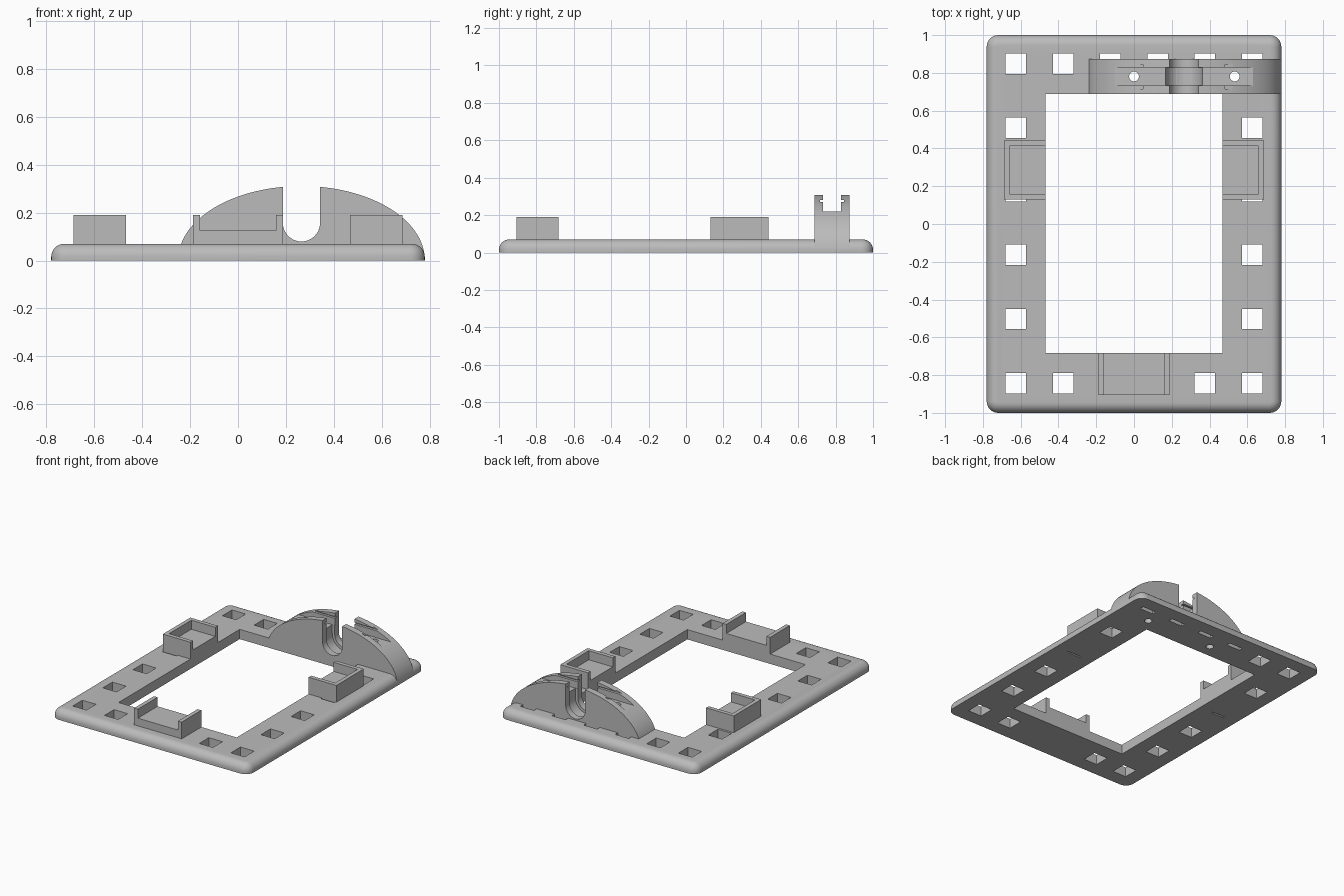
import bpy, bmesh, math

cube = bpy.data.objects.get("Cube")
if cube:
    bpy.data.objects.remove(cube)

grey = bpy.data.materials.new("plain_grey")
grey.use_nodes = True
colour = (0.5, 0.5, 0.5, 1)
grey.diffuse_color = colour
grey.node_tree.nodes["Principled BSDF"].inputs["Base Color"].default_value = colour


def finish(name, bm):
    bmesh.ops.recalc_face_normals(bm, faces=bm.faces)
    mesh = bpy.data.meshes.new(name)
    bm.to_mesh(mesh)
    bm.free()
    mesh.materials.append(grey)
    ob = bpy.data.objects.new(name, mesh)
    bpy.context.collection.objects.link(ob)
    return ob


def box_mesh(x, y, z):
    bm = bmesh.new()
    bmesh.ops.create_cube(bm, size=1)
    for v in bm.verts:
        for i, (lo, hi) in enumerate((x, y, z)):
            v.co[i] = lo if v.co[i] < 0 else hi
    return bm


def box(name, x, y, z):
    return finish(name, box_mesh(x, y, z))


def extrude(name, points, axis, lo, hi):
    """Prism from a closed profile: (x, z) along y, or (x, y) along z."""
    bm = bmesh.new()
    place = lambda a, b, d: (a, d, b) if axis == "y" else (a, b, d)
    face = bm.faces.new([bm.verts.new(place(a, b, lo)) for a, b in points])
    new = bmesh.ops.extrude_face_region(bm, geom=[face])["geom"]
    verts = [v for v in new if isinstance(v, bmesh.types.BMVert)]
    bmesh.ops.translate(bm, verts=verts, vec=place(0, 0, hi - lo))
    return finish(name, bm)


def arc(cx, cy, rx, ry, start, end, n):
    angles = [math.radians(start + (end - start) * i / n) for i in range(n + 1)]
    return [(cx + rx * math.cos(a), cy + ry * math.sin(a)) for a in angles]


def cut(targets, cutter):
    cutter.hide_render = True
    for ob in targets:
        mod = ob.modifiers.new("cut", "BOOLEAN")
        mod.object = cutter
        mod.operation = "DIFFERENCE"
        mod.solver = "EXACT"
        bpy.context.view_layer.objects.active = ob
        bpy.ops.object.modifier_apply(modifier=mod.name)
    bpy.data.objects.remove(cutter)


def smooth(ob):
    bpy.ops.object.select_all(action="DESELECT")
    ob.select_set(True)
    bpy.context.view_layer.objects.active = ob
    bpy.ops.object.shade_smooth_by_angle(angle=math.radians(30))


TOP = 0.07
BACK = 0.688            # back edge of the window, front of the arch
ARCH_END = 0.873

# Base frame: rounded corners, then rounded upper rim
bm = box_mesh((-0.78, 0.78), (-1, 1), (0, TOP))
upright = [e for e in bm.edges if abs(e.verts[0].co.z - e.verts[1].co.z) > 0.01]
bmesh.ops.bevel(bm, geom=upright, offset=0.062, segments=8, profile=0.5, affect="EDGES")
rim = [e for e in bm.edges if all(v.co.z > TOP - 0.001 for v in e.verts)]
bmesh.ops.bevel(bm, geom=rim, offset=0.055, segments=8, profile=0.5, affect="EDGES")
frame = finish("base_frame", bm)
cut([frame], box("window_cutter", (-0.468, 0.468), (-0.683, BACK), (-1, 1)))

# Mounting holes, partly closed where a bracket or the arch stands
H = 0.054


def hole(x, y, lo=-H, hi=H):
    cut([frame], box("hole_cutter", (x - H, x + H), (y + lo, y + hi), (-1, 1)))


for side in (-1, 1):
    for y in (0.51, -0.163, -0.503):
        hole(side * 0.626, y)
    hole(side * 0.626, 0.173, hi=0.131 - 0.173)
    for x in (0.375, 0.626):
        hole(side * x, -0.843)
for x in (-0.626, -0.375):
    hole(x, 0.849)
for x in (-0.125, 0.125, 0.375, 0.626):
    hole(x, 0.849, lo=ARCH_END - 0.849)

# Brackets: a raised floor with walls
LOW, FLOOR, HIGH, WALL = 0.03, 0.125, 0.19, 0.029
for side, label in ((-1, "right"), (1, "left")):
    xs = sorted((side * 0.468, side * 0.687))
    bracket = box(label + "_bracket", xs, (0.131, 0.441), (LOW, HIGH))
    xs = sorted((side * 0.4, side * (0.687 - WALL)))
    cut([bracket], box("pocket_cutter", xs, (0.131 + WALL, 0.441 - WALL), (FLOOR, 1)))
bracket = box("front_bracket", (-0.188, 0.188), (-0.905, -0.683), (LOW, HIGH))
cut([bracket], box("pocket_cutter", (-0.188 + WALL, 0.188 - WALL), (-1, 0), (FLOOR, 1)))

# Arched holder
CX, SLOT_Z, MID = 0.265, 0.157, 0.781
arch = extrude("arched_holder", arc(CX, 0.002, 0.515, 0.309, 0, 180, 64), "y", BACK, ARCH_END)

# Lengthwise channel with thin grooves in its walls
cut([arch], box("channel_cutter", (-1, 1), (0.733, 0.828), (0.22, 1)))
cut([arch], box("groove_cutter", (-1, 1), (0.716, 0.845), (0.27, 0.282)))


# Round-bottomed slot, with a wider groove in the middle
def u_slot(radius, lo, hi, targets):
    points = arc(CX, SLOT_Z, radius, radius, 180, 360, 24)
    points += [(CX + radius, 1), (CX - radius, 1)]
    cut(targets, extrude("slot_cutter", points, "y", lo, hi))


u_slot(0.0775, 0.5, 0.95, [arch])
u_slot(0.097, 0.735, 0.826, [arch, frame])

# Screw holes through arch and frame
for x in (0, 0.533):
    ring = arc(x, MID, 0.026, 0.026, 0, 360, 24)[:-1]
    cut([arch, frame], extrude("screw_cutter", ring, "z", -1, 1))

for ob in (frame, arch):
    smooth(ob)
